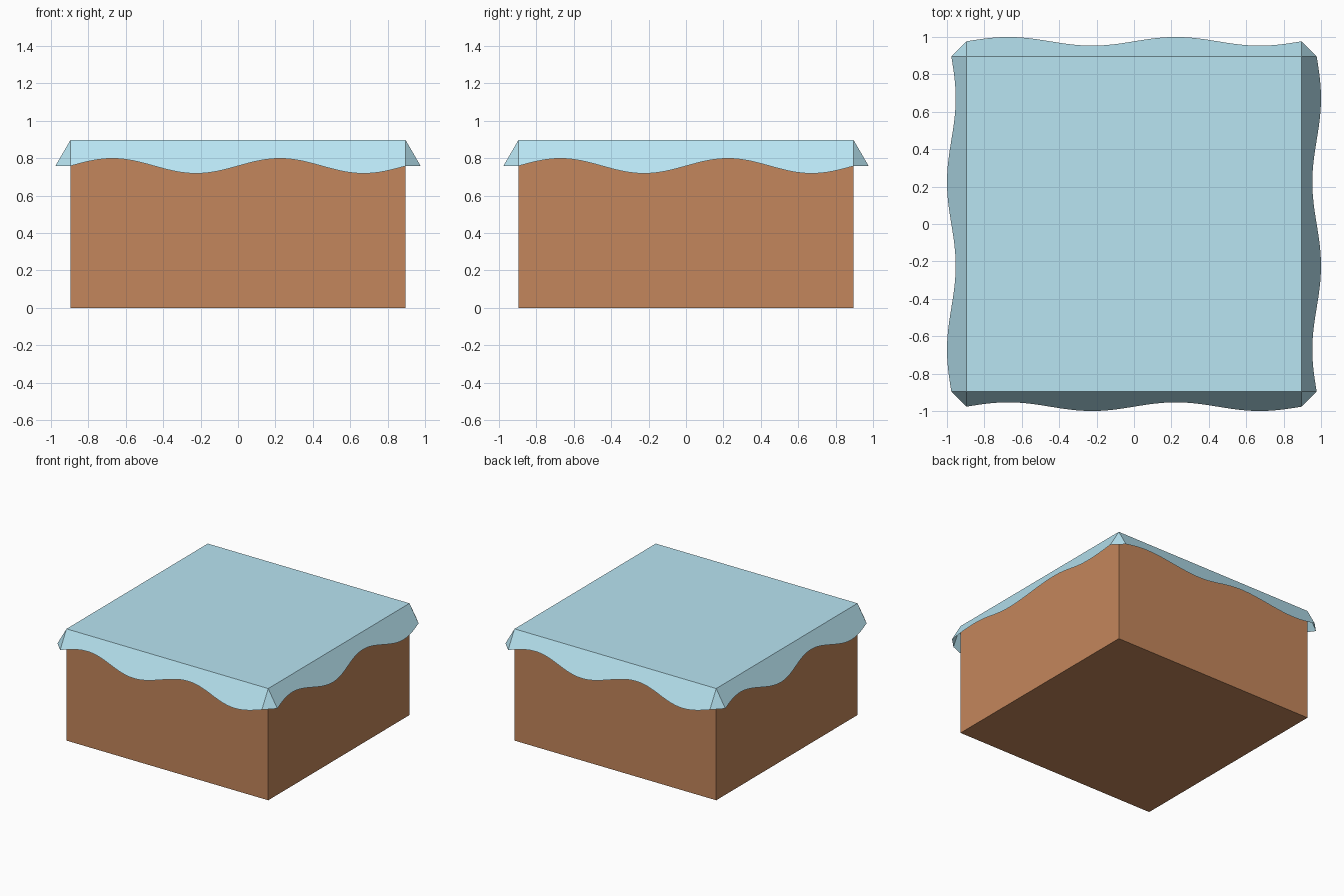
import bpy, bmesh, math
from mathutils import Matrix, Vector

if "Cube" in bpy.data.objects:
    bpy.data.objects.remove(bpy.data.objects["Cube"])

S = 0.896            # half width of the block
H = 0.897            # height
DROP, WAVE = 0.139, 0.040
FLARE = 0.58         # outward lean per unit of drop
N = 64               # segments along each wavy edge


def material(name, color):
    m = bpy.data.materials.new(name)
    m.diffuse_color = color
    m.use_nodes = True
    m.node_tree.nodes["Principled BSDF"].inputs["Base Color"].default_value = m.diffuse_color
    return m


def make_object(name, bm, mat):
    me = bpy.data.meshes.new(name)
    bm.to_mesh(me)
    bm.free()
    me.materials.append(mat)
    ob = bpy.data.objects.new(name, me)
    bpy.context.collection.objects.link(ob)
    return ob


# Block: a box left open on top, where the cover closes it
bm = bmesh.new()
bmesh.ops.create_cube(bm, size=1, matrix=Matrix.Translation((0, 0, H / 2))
                      @ Matrix.Diagonal((2 * S, 2 * S, H, 1)))
top = [f for f in bm.faces if f.normal.z > 0.9]
bmesh.ops.delete(bm, geom=top, context='FACES_ONLY')
make_object("block", bm, material("brown", (0.55, 0.24, 0.106, 1)))

# Cover: flat top with four flared wavy flaps, joined by corner triangles
bm = bmesh.new()
bm.faces.new([bm.verts.new((x * S, y * S, H))
              for x, y in ((-1, -1), (1, -1), (1, 1), (-1, 1))])
for side in range(4):
    rot = Matrix.Rotation(side * math.pi / 2, 3, 'Z')

    def vert(x, y, z):
        return bm.verts.new(rot @ Vector((x, y, z)))

    # wavy flap as one flat polygon strip
    edge = []
    for i in range(N + 1):
        t = i / N
        d = DROP - WAVE * math.sin(4 * math.pi * t)
        edge.append(vert(-S + 2 * S * t, -S - d * FLARE, H - d))
    left, right = vert(-S, -S, H), vert(S, -S, H)
    bm.faces.new([left] + edge + [right])
    # corner triangle to the next flap
    bm.faces.new([right, edge[-1], vert(S + DROP * FLARE, -S, H - DROP)])
bmesh.ops.remove_doubles(bm, verts=bm.verts, dist=0.0005)
make_object("cover", bm, material("pale_blue", (0.48, 0.78, 0.89, 1)))
